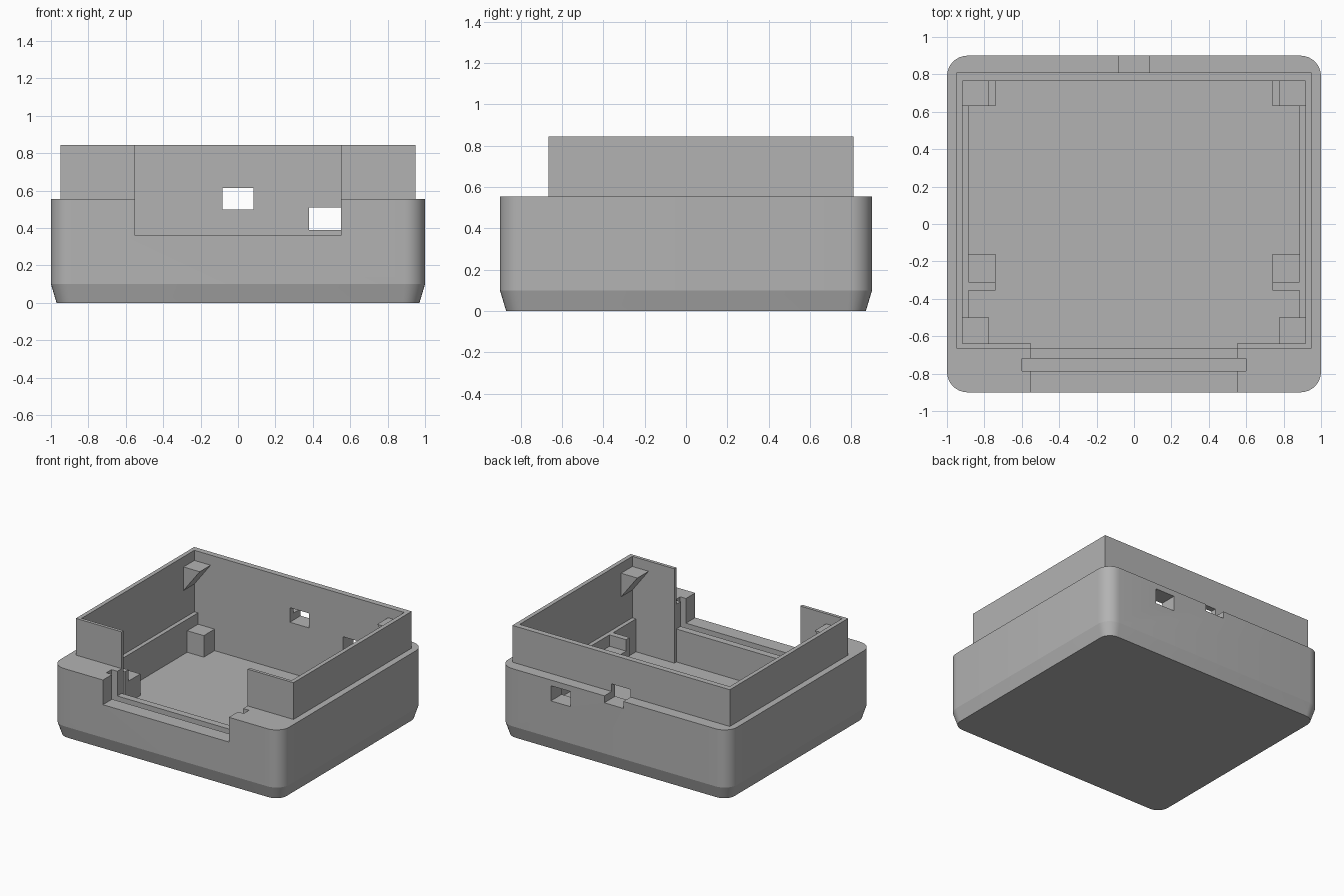
import bpy, bmesh, math

if "Cube" in bpy.data.objects:
    bpy.data.objects.remove(bpy.data.objects["Cube"], do_unlink=True)

grey = bpy.data.materials.new("plain grey")
grey.use_nodes = True
grey.diffuse_color = (0.45, 0.45, 0.45, 1)
grey.node_tree.nodes["Principled BSDF"].inputs["Base Color"].default_value = grey.diffuse_color

FLOOR, LEDGE, RIM, TOP = 0.1, 0.36, 0.555, 0.845


def make(name, bm):
    bmesh.ops.recalc_face_normals(bm, faces=bm.faces)
    mesh = bpy.data.meshes.new(name)
    bm.to_mesh(mesh)
    bm.free()
    mesh.materials.append(grey)
    obj = bpy.data.objects.new(name, mesh)
    bpy.context.collection.objects.link(obj)
    return obj


def loft(name, rings):
    """Closed solid through rings of equal point count."""
    bm = bmesh.new()
    loops = [[bm.verts.new(p) for p in ring] for ring in rings]
    n = len(loops[0])
    for a, b in zip(loops, loops[1:]):
        for i in range(n):
            j = (i + 1) % n
            bm.faces.new((a[i], a[j], b[j], b[i]))
    bm.faces.new(loops[0][::-1])
    bm.faces.new(loops[-1])
    return make(name, bm)


def box(name, x, y, z):
    return loft(name, [[(x[0], y[0], h), (x[1], y[0], h), (x[1], y[1], h), (x[0], y[1], h)]
                       for h in z])


def rounded(hx, hy, r, z, steps=8):
    pts = []
    for k, (sx, sy) in enumerate(((1, 1), (-1, 1), (-1, -1), (1, -1))):
        for i in range(steps + 1):
            a = (k + i / steps) * math.pi / 2
            pts.append((sx * (hx - r) + r * math.cos(a), sy * (hy - r) + r * math.sin(a), z))
    return pts


def combine(target, other, operation):
    mod = target.modifiers.new(operation, "BOOLEAN")
    mod.operation, mod.solver, mod.object = operation, "EXACT", other
    bpy.context.view_layer.objects.active = target
    bpy.ops.object.modifier_apply(modifier=mod.name)
    bpy.data.objects.remove(other, do_unlink=True)


# Outer body with rounded corners and a tapered foot
case = loft("case", [rounded(0.97, 0.87, 0.09, 0), rounded(1, 0.9, 0.11, 0.1),
                     rounded(1, 0.9, 0.11, RIM)])

# Raised collar
combine(case, box("collar", (-0.95, 0.95), (-0.665, 0.81), (0.05, TOP)), "UNION")

# Hollow interior with side ledges, front opening, panel groove and rear ports
cuts = [
    ("lower_cavity", (-0.885, 0.885), (-0.64, 0.765), (FLOOR, 0.5)),
    ("upper_cavity", (-0.917, 0.917), (-0.64, 0.765), (LEDGE, 1)),
    ("front_recess", (-0.55, 0.55), (-0.665, -0.5), (FLOOR, 1)),
    ("front_opening", (-0.55, 0.55), (-1, -0.6), (LEDGE, 1)),
    ("panel_groove", (-0.6, 0.6), (-0.785, -0.72), (0.31, 1)),
    ("centre_port", (-0.083, 0.083), (0.7, 1), (0.5, 0.615)),
    ("side_port", (0.38, 0.55), (0.7, 1), (0.39, 0.51)),
]
for cut in cuts:
    combine(case, box(*cut), "DIFFERENCE")

bpy.ops.object.select_all(action="DESELECT")
case.select_set(True)
bpy.context.view_layer.objects.active = case
bpy.ops.object.shade_smooth_by_angle(angle=math.radians(14))

# Board posts, stop lips and lid brackets, mirrored left and right
for side, s in (("left", 1), ("right", -1)):
    span = sorted((0.74 * s, 0.89 * s))
    box(side + "_back_post", span, (0.63, 0.77), (FLOOR - 0.01, 0.27))
    box(side + "_front_post", span, (-0.31, -0.16), (FLOOR - 0.01, 0.27))
    box(side + "_stop_lip", span, (-0.355, -0.31), (FLOOR - 0.01, LEDGE))
    for end, y0, y1 in (("back", 0.63, 0.77), ("front", -0.645, -0.5)):
        loft(f"{side}_{end}_bracket", [[(0.92 * s, y, 0.765), (0.775 * s, y, 0.765),
                                        (0.92 * s, y, 0.575)] for y in (y0, y1)])
